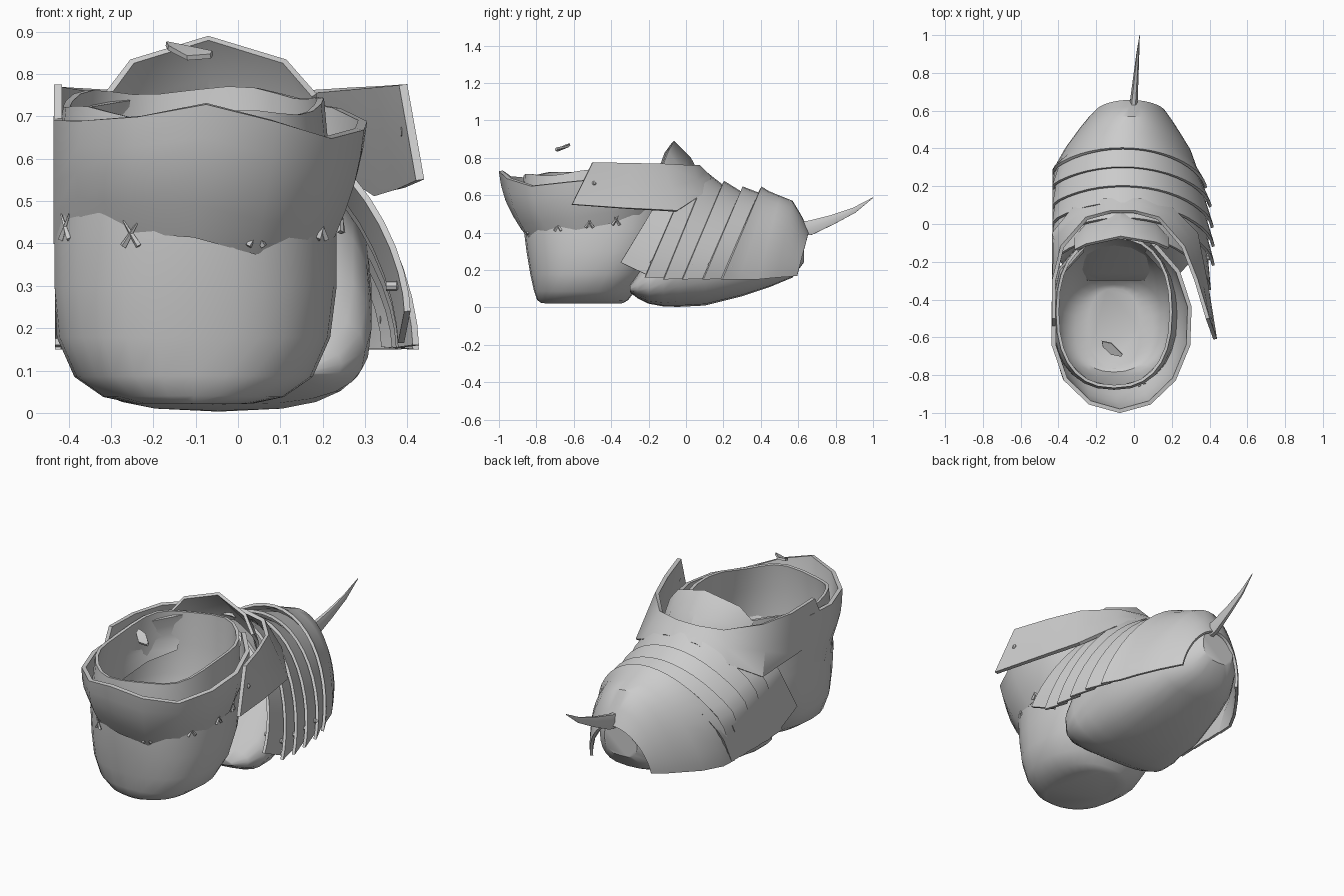
import bpy, bmesh, math
from mathutils import Vector

cube = bpy.data.objects.get("Cube")
if cube:
    bpy.data.objects.remove(cube, do_unlink=True)

steel = bpy.data.materials.new("grey_steel")
steel.use_nodes = True
steel.diffuse_color = (0.6, 0.6, 0.6, 1)
steel.node_tree.nodes["Principled BSDF"].inputs["Base Color"].default_value = (0.6, 0.6, 0.6, 1)

FLAT_SIDE = -0.425   # the boot is pressed flat on its right side
CENTRE = -0.06       # middle line of the strap and instep plates


def loft(name, rings, closed=False, caps=False, thick=0.0, angle=35):
    """Skin a list of equal-length point rings, optionally as a thick plate."""
    bm = bmesh.new()
    rows = [[bm.verts.new((max(p[0], FLAT_SIDE), p[1], p[2])) for p in ring] for ring in rings]
    n = len(rows[0])
    for a, b in zip(rows, rows[1:]):
        for i in range(n if closed else n - 1):
            j = (i + 1) % n
            bm.faces.new((a[i], a[j], b[j], b[i]))
    if caps:
        bm.faces.new(rows[0])
        if caps == "both":
            bm.faces.new(rows[-1])
    bmesh.ops.recalc_face_normals(bm, faces=bm.faces)
    mesh = bpy.data.meshes.new(name)
    bm.to_mesh(mesh)
    bm.free()
    mesh.materials.append(steel)
    obj = bpy.data.objects.new(name, mesh)
    bpy.context.collection.objects.link(obj)
    bpy.ops.object.select_all(action='DESELECT')
    obj.select_set(True)
    bpy.context.view_layer.objects.active = obj
    if thick:
        mod = obj.modifiers.new("plate", 'SOLIDIFY')
        mod.thickness = thick
        mod.offset = 0
        bpy.ops.object.modifier_apply(modifier=mod.name)
    bpy.ops.object.shade_smooth_by_angle(angle=math.radians(angle))


def power(v, e):
    return math.copysign(abs(v) ** e, v)


def arch(yt, zt, yb, zb, w, cx=CENTRE, steps=24):
    """Slanted arch across the foot, from one lower edge over the top to the other."""
    ring = []
    for i in range(steps + 1):
        a = math.pi * (i / steps - 0.5)
        h = max(math.cos(a), 0) ** 1.2
        ring.append((cx + w * math.sin(a), yb + (yt - yb) * h, zb + (zt - zb) * h))
    return ring


def spike(name, stations, sides=6):
    """Tapered curved spike; stations are (centre, half width, half height)."""
    axis = (Vector(stations[-1][0]) - Vector(stations[0][0])).normalized()
    side = axis.cross(Vector((0, 0, 1))).normalized()
    up = side.cross(axis)
    rings = []
    for c, w, h in stations:
        rings.append([Vector(c) + side * w * math.cos(t) + up * h * math.sin(t)
                      for t in (2 * math.pi * k / sides for k in range(sides))])
    loft(name, rings, closed=True, caps="both")


# Heel cup and ankle shaft, rounded underneath: (z, half width, back y, front y)
shaft = []
for z, w, back, front in [(.03, .14, -.77, -.34), (.045, .21, -.79, -.315), (.09, .275, -.805, -.28),
                          (.18, .315, -.825, -.2), (.3, .33, -.845, -.13), (.42, .33, -.86, -.1),
                          (.58, .315, -.87, -.08), (.73, .3, -.86, -.07)]:
    ring = []
    for k in range(28):
        t = 2 * math.pi * k / 28
        y = (back + front) / 2 - (front - back) / 2 * power(math.cos(t), .85)
        lift = (.03 * (y + .5) / .4 + .01 * math.sin(5 * t)) if z > .7 else 0
        ring.append((-.105 + w * power(math.sin(t), .85), y, z + lift))
    shaft.append(ring)
loft("heel_and_shaft", shaft, closed=True, caps=True, thick=.016)

# Flared heel cuff with uneven rims, open toward the toe
rim = [.74, .72, .70, .69, .69, .70, .73, .69, .65, .67, .69, .72, .74]
hem = [.55, .50, .45, .40, .45, .43, .42, .38, .40, .42, .45, .49, .53]
cuff = []
for f in (0, .25, .5, .75, 1):
    bulge = .025 * math.sin(math.pi * f)
    ring = []
    for k, (low, high) in enumerate(zip(hem, rim)):
        t = math.radians(-150 + 25 * k)
        ring.append((-.105 + .03 * f + (.335 + .04 * f + bulge * .5) * math.sin(t),
                     -.48 - .04 * f - (.39 + .08 * f + bulge) * math.cos(t),
                     low + (high - low) * f))
    cuff.append(ring)
loft("heel_cuff", cuff, thick=.022)

# Closed foot shell with a flattened sole: (y, bottom z, top z, half width)
foot = []
for y, zb, zt, w in [(-.3, .08, .12, .22), (-.26, .05, .18, .29), (-.2, .02, .27, .345), (-.12, .005, .39, .36),
                     (-.04, .003, .52, .36), (.1, .01, .6, .36), (.3, .06, .56, .305), (.45, .11, .51, .25),
                     (.57, .16, .46, .17), (.63, .24, .42, .1)]:
    ring = []
    for k in range(24):
        t = 2 * math.pi * k / 24
        e = .65 if math.sin(t) < 0 else .9
        ring.append((-.045 + w * power(math.cos(t), e), y,
                     (zb + zt) / 2 + (zt - zb) / 2 * power(math.sin(t), .8)))
    foot.append(ring)
loft("foot_shell", foot, closed=True, caps="both")

# Overlapping instep plates: rear edges as (top y, top z, bottom y, bottom z, half width)
edges = [(-.06, .72, -.35, .24, .46), (.03, .735, -.22, .16, .48), (.11, .715, -.12, .15, .48),
         (.2, .67, -.02, .15, .475), (.3, .64, .09, .15, .465), (.4, .64, .19, .15, .44)]
for i, (rear, nxt) in enumerate(zip(edges, edges[1:])):
    yt, zt, yb, zb, w = nxt
    front = (yt + .03, zt - .05, yb + .03, zb + .005, w - .035)
    loft(f"instep_plate_{i + 1}", [arch(*rear), arch(*front)], thick=.015)

# Toe cap, narrowing to an open tip
loft("toe_cap", [arch(*edges[-1]), arch(.44, .615, .28, .15, .375, -.045), arch(.5, .59, .38, .15, .33, -.035),
                 arch(.565, .565, .48, .16, .265, -.03), arch(.615, .48, .55, .165, .215, -.025),
                 arch(.65, .4, .59, .17, .18, -.02)], thick=.015)


def both_sides(points):
    return points + [(2 * CENTRE - x, y, z) for x, y, z in reversed(points)]


# Ankle strap wrapping the instep, with a winged end on each side
top = [(.39, -.5, .775), (.33, -.3, .77), (.26, -.12, .765), (.13, .03, .755), (0, .065, .755)]
low = [(.43, -.61, .55), (.385, -.33, .53), (.33, -.05, .515), (.2, .08, .6), (.03, .13, .69)]
mid = [tuple((a + b) / 2 for a, b in zip(p, q)) for p, q in zip(top, low)]
loft("ankle_strap", [both_sides(top), both_sides(mid), both_sides(low)], thick=.02)

# Peaked tongue leaning back against the shin
peak = [(-.31, -.14, .75), (-.25, -.11, .83), (-.07, -.07, .885), (.11, -.1, .83), (.18, -.13, .75)]
tongue = [peak]
for drop, ahead in ((.09, .09), (.2, .15)):
    tongue.append([(x, y + ahead * (1 - 9 * (x + .07) ** 2), .885 - drop - 1.6 * (x + .07) ** 2)
                   for x, y, z in peak])
loft("tongue", tongue, thick=.016, angle=50)

# Toe spike
spike("toe_spike", [((-.005, .58, .42), .022, .05), ((0, .66, .425), .02, .045), ((.01, .78, .468), .014, .03),
                    ((.02, .9, .52), .008, .017), ((.03, 1, .587), .001, .002)])

# Loose shard above the shaft
shard = [[(-.17, -.62, .872), (-.12, -.63, .862), (-.06, -.69, .85)],
         [(-.165, -.65, .862), (-.12, -.69, .838), (-.065, -.7, .842)]]
loft("loose_shard", shard, thick=.012)


def rivet(name, x, y, z):
    spike(name, [((x - .02, y, z), .012, .012), ((x + .004, y, z), .012, .012),
                 ((x + .01, y, z), .006, .006)], sides=8)


# Rivets along the plate ends and on the strap wing
for i, (y, z, x) in enumerate([(-.26, .3, .37), (-.18, .24, .395), (-.07, .235, .4), (.03, .23, .395),
                               (.13, .23, .385), (.24, .22, .355)]):
    rivet(f"plate_rivet_{i + 1}", x, y, z)
rivet("strap_rivet", .405, -.49, .665)

# Crossed stitches along the lower cuff edge
for i, deg in enumerate((-60, -25, 25, 60, 85, 105)):
    t = math.radians(deg)
    c = Vector((-.105 + .35 * math.sin(t), -.48 - .41 * math.cos(t), .42 + .04 * (1 - math.cos(t))))
    along = Vector((math.cos(t), math.sin(t), 0)) * .02
    for s in (-1, 1):
        lean = along * s + Vector((0, 0, .03))
        spike(f"stitch_{i + 1}_{'left' if s > 0 else 'right'}",
              [(c - lean, .008, .008), (c + lean, .002, .002)], sides=4)
